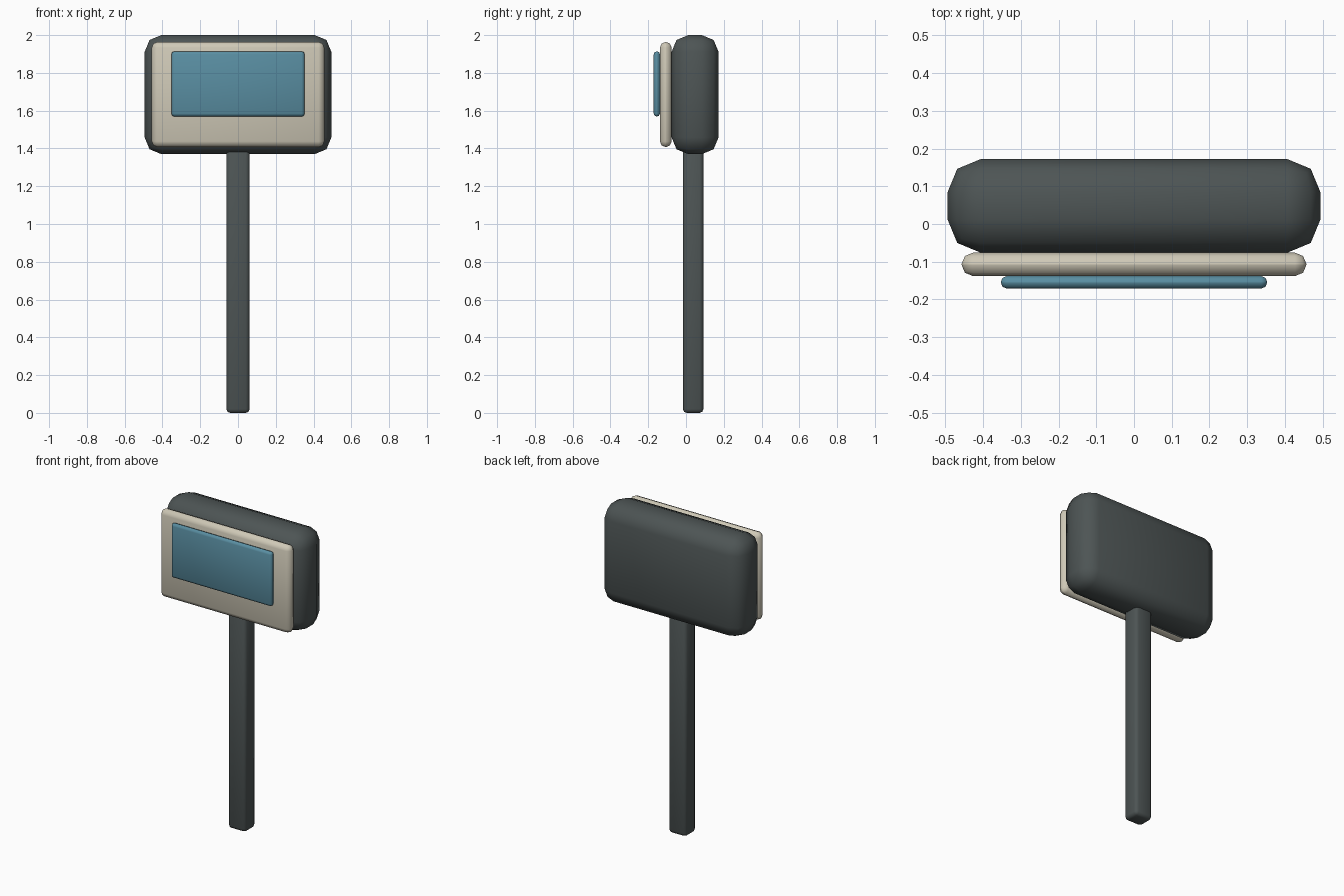
import bpy
import math

if "Cube" in bpy.data.objects:
    bpy.data.objects.remove(bpy.data.objects["Cube"])


def material(name, color):
    m = bpy.data.materials.new(name)
    m.diffuse_color = (*color, 1)
    m.use_nodes = True
    m.node_tree.nodes["Principled BSDF"].inputs["Base Color"].default_value = m.diffuse_color
    return m


def rounded_box(name, lo, hi, bevel, mat):
    """Box between two corners with softly rounded edges."""
    center = [(a + b) / 2 for a, b in zip(lo, hi)]
    bpy.ops.mesh.primitive_cube_add(size=1, location=center)
    ob = bpy.context.object
    ob.name = name
    ob.scale = [b - a for a, b in zip(lo, hi)]
    bpy.ops.object.transform_apply(location=False, rotation=False, scale=True)
    mod = ob.modifiers.new("round_edges", 'BEVEL')
    mod.width = bevel
    mod.segments = 2
    bpy.ops.object.modifier_apply(modifier=mod.name)
    bpy.ops.object.shade_smooth_by_angle(angle=math.radians(50))
    ob.data.materials.append(mat)
    return ob


dark = material("dark_grey", (0.075, 0.09, 0.09))
cream = material("cream", (0.62, 0.58, 0.47))
blue = material("screen_blue", (0.1, 0.27, 0.36))

# Post, running up into the housing
rounded_box("post", (-0.061, -0.016, 0), (0.061, 0.092, 1.42), 0.02, dark)
# Display housing with large rounded edges
rounded_box("housing", (-0.494, -0.076, 1.37), (0.494, 0.172, 2.0), 0.088, dark)
# Front bezel and screen, each rounded to half its thickness
rounded_box("bezel", (-0.457, -0.138, 1.407), (0.457, -0.076, 1.964), 0.0305, cream)
rounded_box("screen", (-0.353, -0.171, 1.569), (0.353, -0.138, 1.914), 0.016, blue)
